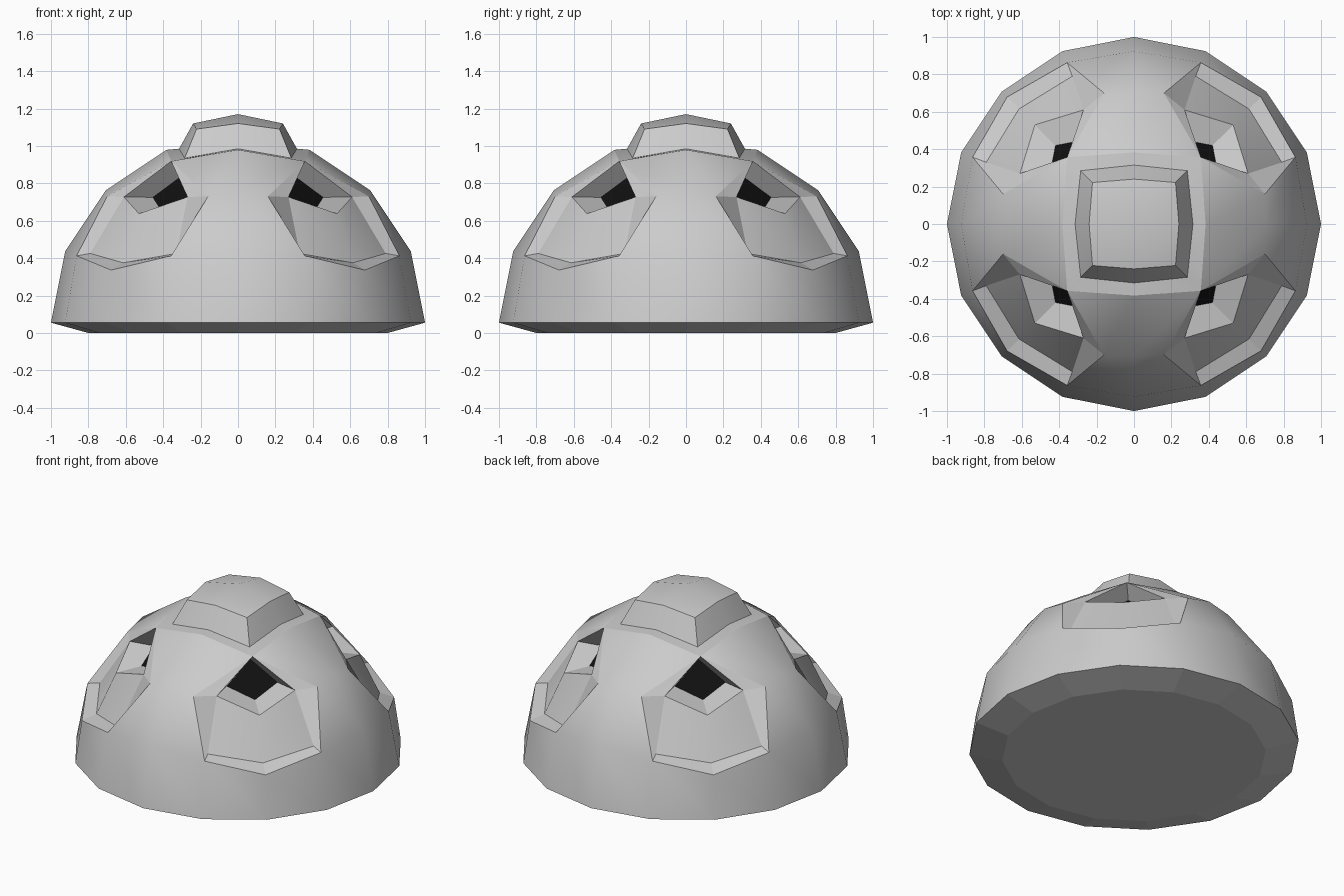
import bpy, bmesh, math
from mathutils import Vector

if "Cube" in bpy.data.objects:
    bpy.data.objects.remove(bpy.data.objects["Cube"])

LIFT = 0.055                      # height of the dome's equator
T = math.tan(math.radians(22.5))


def sphere(x, y, z):
    v = Vector((x, y, z)).normalized()
    v.z += LIFT
    return v


def finish(bm, name):
    me = bpy.data.meshes.new(name)
    bm.to_mesh(me)
    bm.free()
    ob = bpy.data.objects.new(name, me)
    bpy.context.collection.objects.link(ob)
    return ob


def smooth(ob, angle=32):
    bpy.ops.object.select_all(action='DESELECT')
    ob.select_set(True)
    bpy.context.view_layer.objects.active = ob
    bpy.ops.object.shade_smooth_by_angle(angle=math.radians(angle))


def build(name, faces, eye):
    """Mesh from lists of points, every face turned towards the eye point."""
    bm = bmesh.new()
    for pts in faces:
        bm.faces.new([bm.verts.new(p) for p in pts])
    bm.normal_update()
    for f in bm.faces:
        if f.normal.dot(Vector(eye) - f.calc_center_median()) < 0:
            f.normal_flip()
    bmesh.ops.remove_doubles(bm, verts=bm.verts[:], dist=1e-4)
    return finish(bm, name)


# Dome: cube sphere, upper half, open at the four corners and at the top
bm = bmesh.new()
bmesh.ops.create_cube(bm, size=2)
bmesh.ops.subdivide_edges(bm, edges=bm.edges[:], cuts=3, use_grid_fill=True)
drop = []
for v in bm.verts:
    c = [round(k * 2) for k in v.co]
    a = sorted(abs(k) for k in c)
    if c[2] < 0 or a == [2, 2, 2] or c == [0, 0, 2]:
        drop.append(v)
    if c[2] == 2 and a == [1, 2, 2]:      # upper side corners of the ports
        x, y = ((0.16, 0.70) if abs(c[0]) == 1 else (0.70, 0.16))
        v.co = (math.copysign(x, c[0]), math.copysign(y, c[1]), 0.73)
    else:
        v.co = sphere(*[math.tan(k * math.pi / 8) for k in c])
bmesh.ops.delete(bm, geom=drop, context='VERTS')
smooth(finish(bm, "dome"))

# Base: bevelled underside
ring = [(math.cos(i * math.pi / 8), math.sin(i * math.pi / 8)) for i in range(16)]
lo = [(0.8 * x, 0.8 * y, 0) for x, y in ring]
hi = [(x, y, LIFT) for x, y in ring]
build("base", [lo] + [(lo[i - 1], lo[i], hi[i], hi[i - 1]) for i in range(16)], (0, 0, -5))


# Top hatch: rim, sloping sides and shallow crowned lid
def square(mid, corner, zm, zc):
    pts = []
    for x, y in ((1, 0), (1, 1), (0, 1), (-1, 1), (-1, 0), (-1, -1), (0, -1), (1, -1)):
        r, z = (corner, zc) if x and y else (mid, zm)
        pts.append((x * r, y * r, z))
    return pts


f, m = sphere(T, T, 1), sphere(T, 0, 1)
rings = [square(m.x, f.x, m.z, f.z), square(0.315, 0.285, 0.985, 0.935),
         square(0.24, 0.222, 1.12, 1.09)]
faces = [(a[i - 1], a[i], b[i], b[i - 1])
         for a, b in zip(rings, rings[1:]) for i in range(8)]
top = rings[2]
faces += [(top[i], top[i + 1], top[(i + 2) % 8], (0, 0, 1.17)) for i in (0, 2, 4, 6)]
smooth(build("hatch", faces, (0, 0, 6)))

# Ports: recessed panel, sill and dark opening, one at each corner
F1, F2, EB = sphere(T, T, 1), sphere(T, 1, T), sphere(1, 1, T)
ES = (0.16, 0.70, 0.73)           # upper side corner
G2, GB = (0.33, 0.79, 0.425), (0.615, 0.615, 0.375)   # panel foot
S, C = (0.27, 0.61, 0.727), (0.53, 0.53, 0.638)       # sill outer edge
L, B = (0.235, 0.455, 0.725), (0.42, 0.42, 0.67)      # sill inner edge
K = (0.28, 0.28, 0.855)
half = [(S, C, GB, G2), (ES, F1, S), (ES, S, G2, F2), (F1, K, L, S),
        (S, L, B, C), (F2, G2, GB, EB)]
swap = [[(p[1], p[0], p[2]) for p in q] for q in half]
hole = [(K, L, B, (L[1], L[0], L[2]))]

black = bpy.data.materials.new("black")
black.diffuse_color = (0.005, 0.005, 0.005, 1)
black.use_nodes = True
black.node_tree.nodes["Principled BSDF"].inputs["Base Color"].default_value = black.diffuse_color
for i in range(4):
    port = build(f"port_recess_{i + 1}", half + swap, (1.5, 1.5, 1.5))
    for n in (0, len(half)):
        port.data.polygons[n].use_smooth = True
    gap = build(f"port_opening_{i + 1}", hole, (1.5, 1.5, 1.5))
    gap.data.materials.append(black)
    port.rotation_euler.z = gap.rotation_euler.z = i * math.pi / 2
